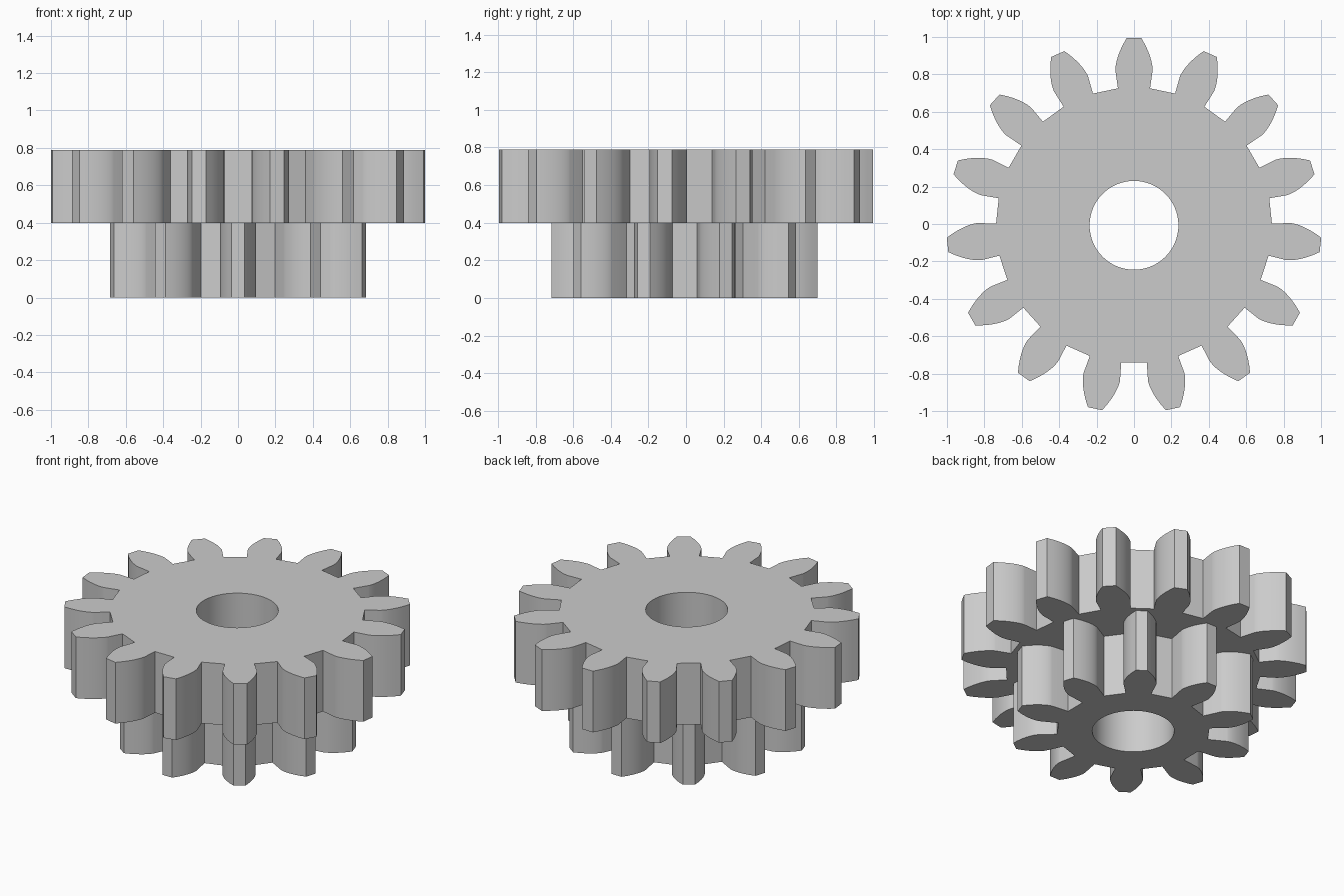
import bpy
import bmesh
from math import acos, cos, sin, tan, pi, radians

cube = bpy.data.objects.get("Cube")
if cube:
    bpy.data.objects.remove(cube, do_unlink=True)

MODULE = 0.118
PRESSURE = radians(20)
BORE = 0.2375
CENTRE_Y = -0.007
FLANK_STEPS = 7

grey = bpy.data.materials.new("plain grey")
grey.use_nodes = True
colour = (0.6, 0.6, 0.6, 1)
grey.diffuse_color = colour
grey.node_tree.nodes["Principled BSDF"].inputs["Base Color"].default_value = colour


def involute(angle):
    return tan(angle) - angle


def flank(teeth):
    """One tooth flank from root to tip as (radius, half angle) pairs."""
    pitch = teeth * MODULE / 2
    base = pitch * cos(PRESSURE)
    tip = pitch + MODULE
    root = pitch - 1.25 * MODULE
    half = pi / (2 * teeth) + involute(PRESSURE)
    points = [(root, half * 0.975)]
    for i in range(FLANK_STEPS + 1):
        r = base + (tip - base) * (i / FLANK_STEPS) ** 1.5
        points.append((r, half - involute(acos(min(1, base / r)))))
    return points


def gear(name, teeth, bottom, top, first_angle):
    side = flank(teeth)
    tooth = [(r, -a) for r, a in side] + [(r, a) for r, a in reversed(side)]
    outline = [(r, first_angle + 2 * pi * k / teeth + a)
               for k in range(teeth) for r, a in tooth]
    bore = [(BORE, 2 * pi * k / 64) for k in range(64)]

    # Toothed outline and bore filled together, then pulled up to thickness
    bm = bmesh.new()
    edges = []
    for loop in (outline, bore):
        verts = [bm.verts.new((r * cos(a), r * sin(a) + CENTRE_Y, bottom)) for r, a in loop]
        edges += [bm.edges.new((v, verts[i - 1])) for i, v in enumerate(verts)]
    bmesh.ops.triangle_fill(bm, edges=edges, use_beauty=True, normal=(0, 0, 1))
    raised = bmesh.ops.extrude_face_region(bm, geom=bm.faces[:], use_keep_orig=True)
    moved = [g for g in raised["geom"] if isinstance(g, bmesh.types.BMVert)]
    bmesh.ops.translate(bm, verts=moved, vec=(0, 0, top - bottom))
    bmesh.ops.recalc_face_normals(bm, faces=bm.faces[:])

    mesh = bpy.data.meshes.new(name)
    bm.to_mesh(mesh)
    bm.free()
    mesh.materials.append(grey)
    obj = bpy.data.objects.new(name, mesh)
    bpy.context.collection.objects.link(obj)
    bpy.ops.object.select_all(action="DESELECT")
    obj.select_set(True)
    bpy.context.view_layer.objects.active = obj
    bpy.ops.object.shade_smooth_by_angle(angle=radians(25))


gear("small_lower_gear", 10, 0, 0.398, -pi / 2)
gear("large_upper_gear", 15, 0.398, 0.789, pi / 2)
